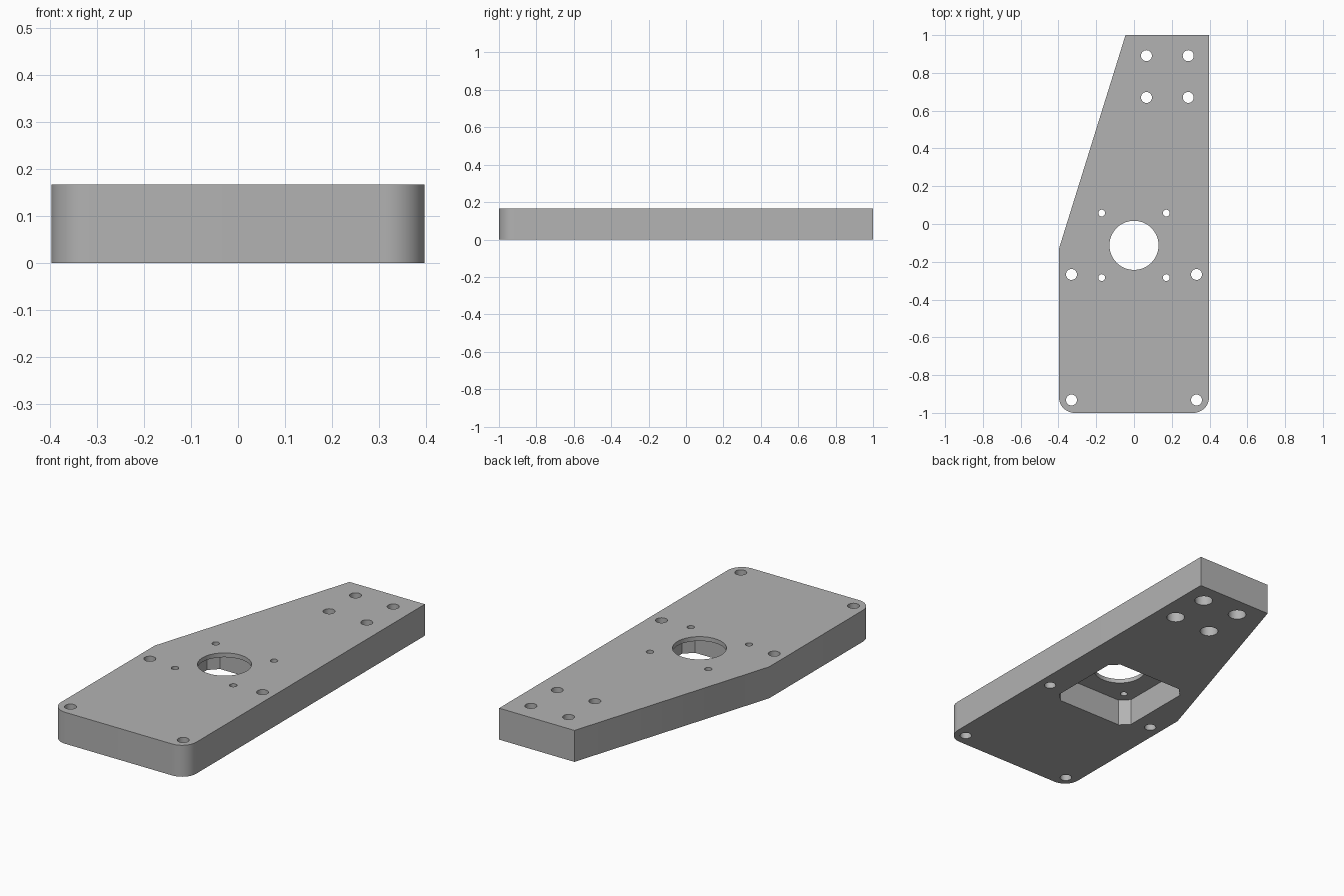
import bpy
import math

cube = bpy.data.objects.get("Cube")
if cube:
    bpy.data.objects.remove(cube, do_unlink=True)

THICK = 0.167
HALF = 0.397
BORE_Y = -0.113

grey = bpy.data.materials.new("plain grey")
grey.use_nodes = True
colour = (0.45, 0.45, 0.45, 1.0)
grey.diffuse_color = colour
grey.node_tree.nodes["Principled BSDF"].inputs["Base Color"].default_value = colour


def arc(cx, cy, radius, start, end, steps):
    """Points along an arc, angles in degrees."""
    angles = [math.radians(start + (end - start) * i / steps) for i in range(steps + 1)]
    return [(cx + radius * math.cos(a), cy + radius * math.sin(a)) for a in angles]


def prism(name, outline, z0, z1):
    """Extrude a counter-clockwise outline from z0 to z1."""
    n = len(outline)
    verts = [(x, y, z) for z in (z0, z1) for x, y in outline]
    faces = [tuple(reversed(range(n))), tuple(range(n, 2 * n))]
    faces += [(i, (i + 1) % n, n + (i + 1) % n, n + i) for i in range(n)]
    mesh = bpy.data.meshes.new(name)
    mesh.from_pydata(verts, [], faces)
    mesh.materials.append(grey)
    obj = bpy.data.objects.new(name, mesh)
    bpy.context.collection.objects.link(obj)
    return obj


def cut(target, outline, z0, z1):
    """Subtract a prism from the target and discard the cutter."""
    cutter = prism("cutter", outline, z0, z1)
    cutter.hide_render = True
    mod = target.modifiers.new("cut", "BOOLEAN")
    mod.operation = "DIFFERENCE"
    mod.solver = "EXACT"
    mod.object = cutter
    bpy.context.view_layer.objects.active = target
    bpy.ops.object.modifier_apply(modifier=mod.name)
    bpy.data.objects.remove(cutter, do_unlink=True)


def drill(target, x, y, radius, z0=-0.1, z1=THICK + 0.1, steps=32):
    cut(target, arc(x, y, radius, 0, 360, steps)[:-1], z0, z1)


# Plate: rounded front corners, one tapered side
r = 0.083
outline = arc(-HALF + r, -1 + r, r, 180, 270, 12)
outline += arc(HALF - r, -1 + r, r, 270, 360, 12)
outline += [(HALF, 1), (-0.045, 1), (-HALF, -0.13)]
plate = prism("mounting_plate", outline, 0, THICK)

# Square motor pocket with chamfered corners, open underneath
w, c = 0.237, 0.045
pocket = []
for sx, sy in ((1, 1), (-1, 1), (-1, -1), (1, -1)):
    pair = [(sx * w, BORE_Y + sy * (w - c)), (sx * (w - c), BORE_Y + sy * w)]
    pocket += pair if sx == sy else pair[::-1]
cut(plate, pocket, -0.1, 0.144)

# Motor bore and its four screw holes
drill(plate, 0, BORE_Y, 0.13, steps=64)
for sx in (-1, 1):
    for sy in (-1, 1):
        drill(plate, sx * 0.171, BORE_Y + sy * 0.171, 0.018)

# Mounting holes near the front edges
for x in (-0.331, 0.331):
    for y in (-0.932, -0.267):
        drill(plate, x, y, 0.029)

# Rear holes, counterbored underneath
for x in (0.066, 0.287):
    for y in (0.67, 0.891):
        drill(plate, x, y, 0.029)
        drill(plate, x, y, 0.045, -0.1, 0.055)

# Smooth curved walls, keep edges sharp
bpy.ops.object.select_all(action="DESELECT")
plate.select_set(True)
bpy.context.view_layer.objects.active = plate
bpy.ops.object.shade_smooth_by_angle(angle=math.radians(30))
